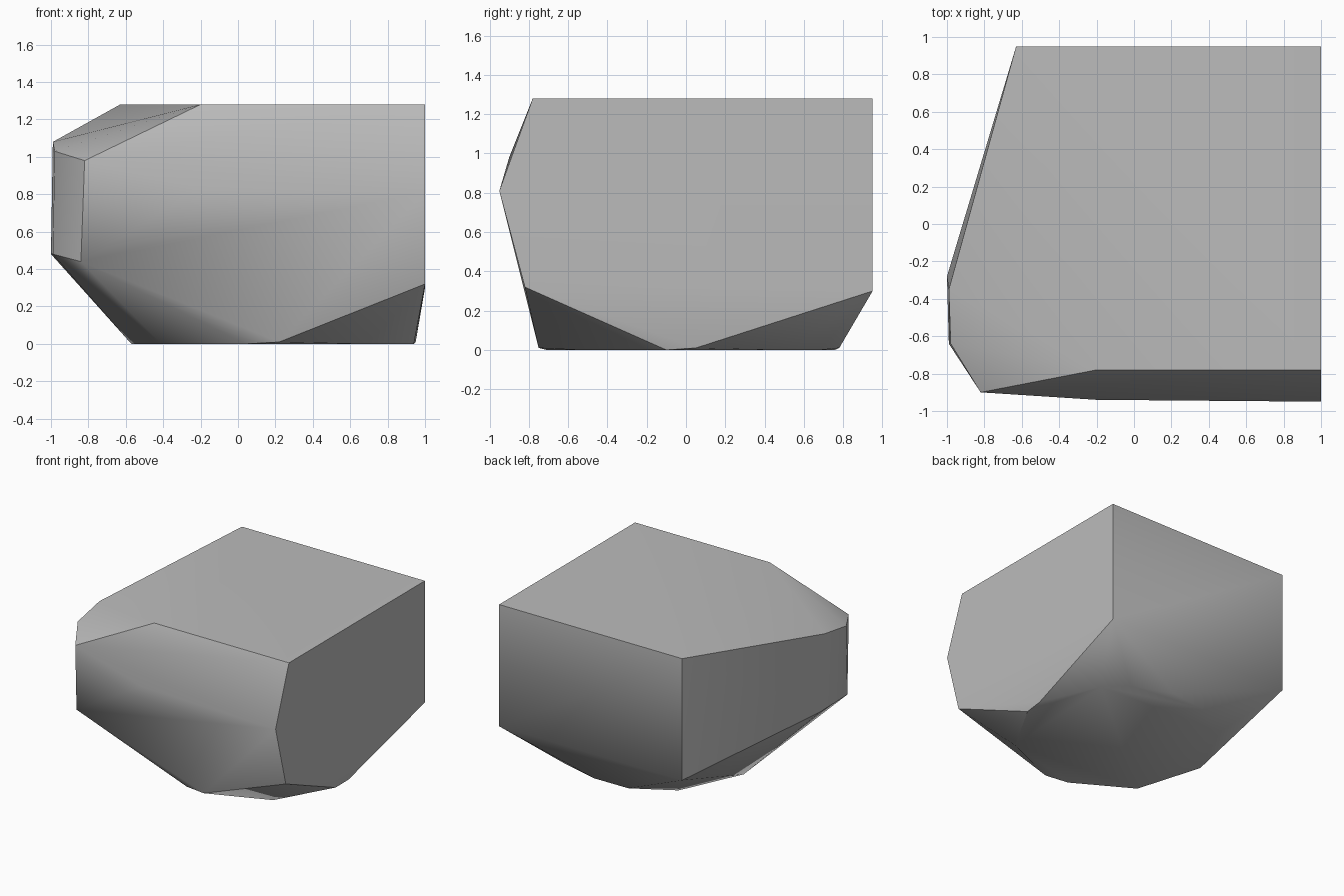
import bpy
import bmesh
import math

# Remove the default object if present
default = bpy.data.objects.get("Cube")
if default:
    bpy.data.objects.remove(default, do_unlink=True)


def make_material(name, colour):
    mat = bpy.data.materials.new(name)
    mat.use_nodes = True
    mat.diffuse_color = colour
    mat.node_tree.nodes["Principled BSDF"].inputs["Base Color"].default_value = colour
    return mat


def at_height(outline, z):
    """Lift a flat outline to one height."""
    return [(x, y, z) for x, y in outline]


def hull_object(name, points, mat):
    """Wrap the corner points in a faceted solid with flat faces merged."""
    bm = bmesh.new()
    for point in points:
        bm.verts.new(point)
    result = bmesh.ops.convex_hull(bm, input=bm.verts[:])
    loose = {g for g in result["geom_interior"] + result["geom_unused"]
             if isinstance(g, bmesh.types.BMVert)}
    bmesh.ops.delete(bm, geom=list(loose), context="VERTS")
    bmesh.ops.dissolve_limit(bm, angle_limit=math.radians(0.5),
                             verts=bm.verts[:], edges=bm.edges[:])
    bmesh.ops.recalc_face_normals(bm, faces=bm.faces[:])
    mesh = bpy.data.meshes.new(name)
    bm.to_mesh(mesh)
    bm.free()
    mesh.materials.append(mat)
    obj = bpy.data.objects.new(name, mesh)
    bpy.context.collection.objects.link(obj)
    return obj


# Flat top slab outline
top = at_height([(-0.63, 0.95), (1, 0.95), (1, -0.78), (-0.2, -0.78)], 1.28)

# Rounded underside the block rests on
base = at_height([(0.76, 0.53), (0.6, 0.68), (-0.02, 0.76), (-0.34, 0.58), (-0.57, 0.08),
                  (-0.41, -0.45), (0.04, -0.71), (0.69, -0.54), (0.94, -0.1)], 0)
base_rim = at_height([(0.22, -0.75), (0.95, 0.05), (0.27, 0.78)], 0.01)

# Square back corners, bulging front edge and bevelled side
back_corners = at_height([(-0.63, 0.95), (1, 0.95)], 0.3)
front_edge = [(1, -0.95, 0.81), (-0.2, -0.94, 0.83), (1, -0.82, 0.32)]
side_upper = [(-0.82, -0.9, 0.98), (-0.98, -0.64, 1.03), (-0.99, -0.35, 1.08)]
side_lower = [(-0.84, -0.855, 0.44), (-0.99, -0.64, 0.48), (-1, -0.28, 0.48)]

stone = make_material("stone grey", (0.5, 0.5, 0.5, 1))
block = hull_object("rock_block",
                    top + base + base_rim + back_corners
                    + front_edge + side_upper + side_lower, stone)

# Soft shading on shallow bends, crisp on the corners
bpy.ops.object.select_all(action="DESELECT")
block.select_set(True)
bpy.context.view_layer.objects.active = block
bpy.ops.object.shade_smooth_by_angle(angle=math.radians(36))
